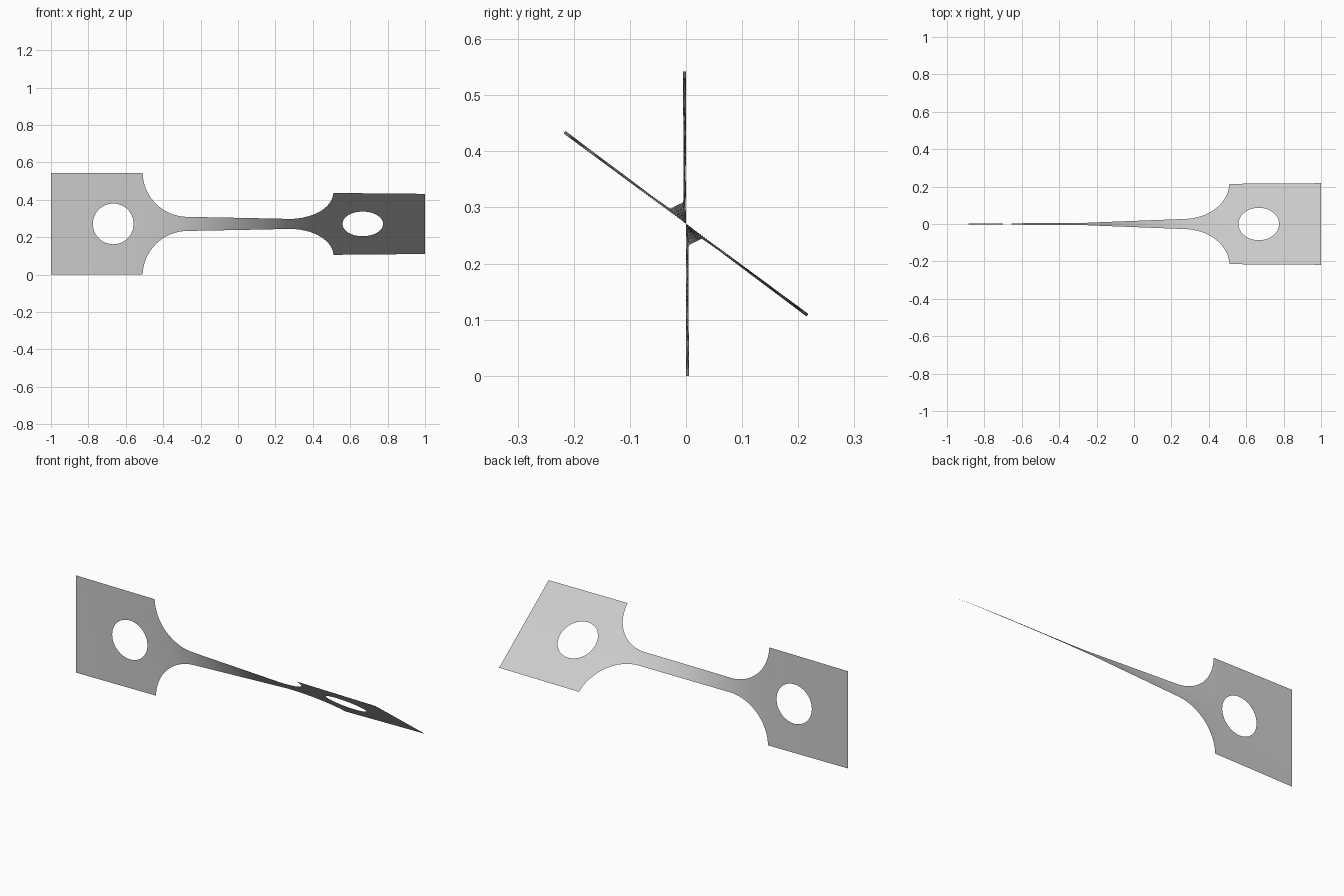
import bpy, bmesh, math

cube = bpy.data.objects.get("Cube")
if cube:
    bpy.data.objects.remove(cube, do_unlink=True)

HALF = 0.271            # half width of the grip plates
EDGE = 0.51             # inner edge of the plates
HOLE_X, HOLE_R = 0.667, 0.109
FILLET_X, FILLET_R = 0.27, 0.24
N = 12                  # segments across the strip

# Twist in degrees along the length, concentrated in the narrow neck
TWIST = [(-1, 0), (-0.51, 1.2), (-0.4, 3), (-0.28, 8), (0, 27),
         (0.28, 46), (0.4, 50.8), (0.51, 52.4), (1, 53.6)]


def twist_at(x):
    for (x0, a0), (x1, a1) in zip(TWIST, TWIST[1:]):
        if x <= x1 + 1e-5:
            return math.radians(a0 + (a1 - a0) * (x - x0) / (x1 - x0))
    return math.radians(TWIST[-1][1])


def half_width(x):
    x = abs(x)
    if x >= EDGE - 1e-4:
        return HALF
    if x <= FILLET_X:
        return 0.0365 + 0.0015 * (x / FILLET_X) ** 2
    return 0.278 - math.sqrt(max(FILLET_R ** 2 - (x - FILLET_X) ** 2, 0))


def skin(bm, rows):
    """Quads between neighbouring rows of flat (x, z) points."""
    verts = [[bm.verts.new((x, 0, z)) for x, z in row] for row in rows]
    for a, b in zip(verts, verts[1:]):
        for i in range(len(a) - 1):
            bm.faces.new((a[i], a[i + 1], b[i + 1], b[i]))


bm = bmesh.new()

# Neck with its rounded shoulders
steps = [i / 20 * FILLET_X for i in range(20)]
steps += [FILLET_X + FILLET_R * math.sin(i / 16 * math.pi / 2) for i in range(17)]
columns = sorted(set([-s for s in steps] + steps))
skin(bm, [[(x, half_width(x) * (2 * i / N - 1)) for i in range(N + 1)] for x in columns])

# Grip plates: rings from the round hole out to the rectangular border
corners = [(EDGE, -HALF), (EDGE, HALF), (1, HALF), (1, -HALF), (EDGE, -HALF)]
border = []
for (x0, z0), (x1, z1) in zip(corners, corners[1:]):
    border += [(x0 + (x1 - x0) * i / N, z0 + (z1 - z0) * i / N) for i in range(N)]
border.append(corners[0])
hole = []
for x, z in border:
    a = math.atan2(z, x - HOLE_X)
    hole.append((HOLE_X + HOLE_R * math.cos(a), HOLE_R * math.sin(a)))
for side in (-1, 1):
    skin(bm, [[(side * (hx + (bx - hx) * t), hz + (bz - hz) * t)
               for (hx, hz), (bx, bz) in zip(hole, border)]
              for t in (0, 0.33, 0.66, 1)])

# Join, face forwards, then twist about the long axis
bmesh.ops.remove_doubles(bm, verts=bm.verts, dist=0.0005)
bm.normal_update()
bmesh.ops.reverse_faces(bm, faces=[f for f in bm.faces if f.normal.y > 0])
for v in bm.verts:
    a, z = twist_at(v.co.x), v.co.z
    v.co.y = -z * math.sin(a)
    v.co.z = HALF + z * math.cos(a)
for f in bm.faces:
    f.smooth = True

mesh = bpy.data.meshes.new("twisted_strip")
bm.to_mesh(mesh)
bm.free()
strip = bpy.data.objects.new("twisted_strip", mesh)
bpy.context.collection.objects.link(strip)

# Plain grey sheet
grey = bpy.data.materials.new("light_grey")
grey.use_nodes = True
colour = (0.6, 0.6, 0.6, 1)
grey.diffuse_color = colour
grey.node_tree.nodes["Principled BSDF"].inputs["Base Color"].default_value = colour
mesh.materials.append(grey)
